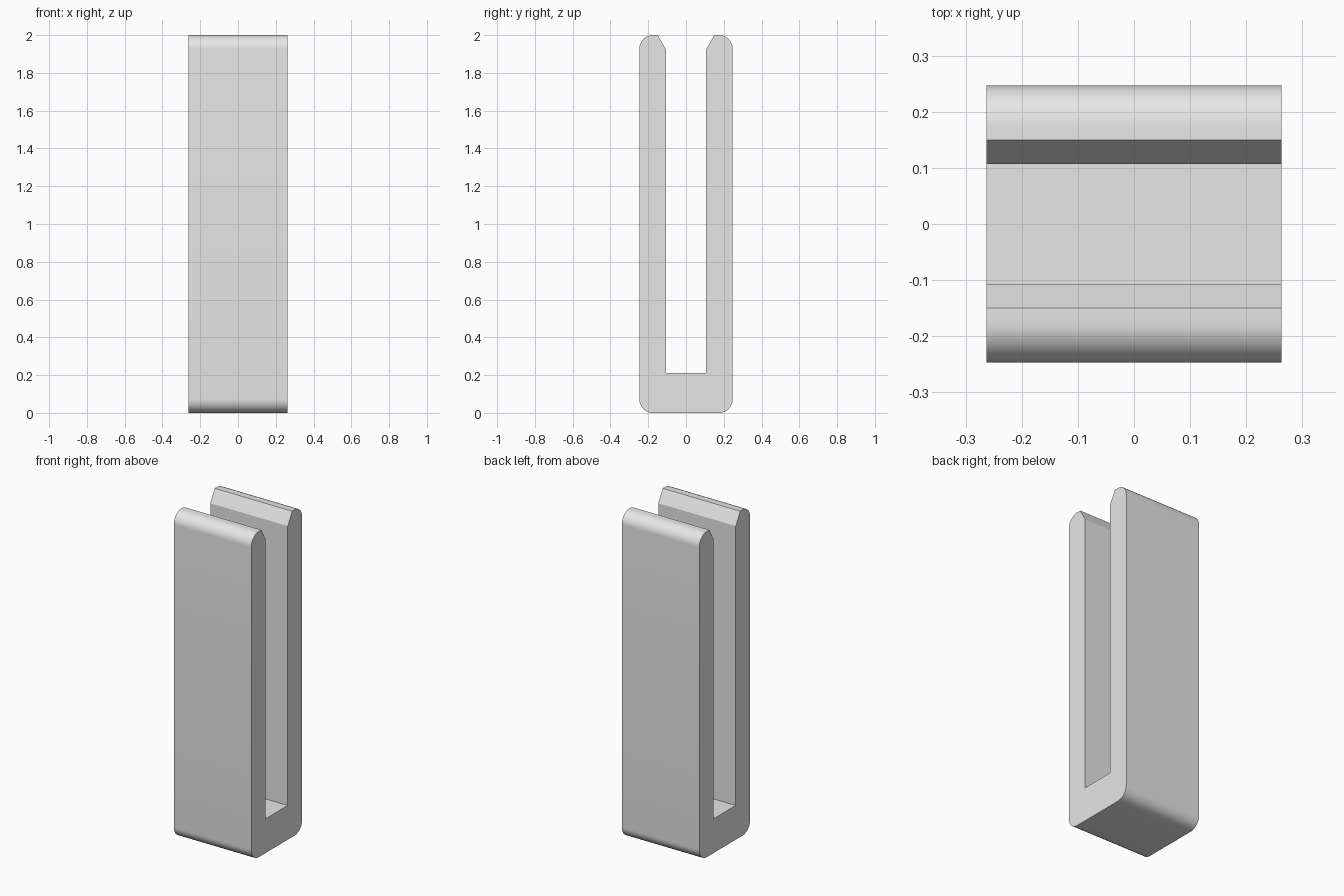
import bpy, bmesh, math

if "Cube" in bpy.data.objects:
    bpy.data.objects.remove(bpy.data.objects["Cube"])

HALF_X, OUT, INN, TOP, FLOOR, R = 0.263, 0.247, 0.107, 2.0, 0.21, 0.072
STEPS = 12


def arc(cy, cz, start, end):
    """Points of a quarter round, angles in degrees."""
    return [(cy + R * math.cos(math.radians(start + (end - start) * i / STEPS)),
             cz + R * math.sin(math.radians(start + (end - start) * i / STEPS)))
            for i in range(STEPS + 1)]


# Right half of the U section, from the bottom round up to the slot floor
half = arc(OUT - R, R, -90, 0) + arc(OUT - R, TOP - R, 0, 90)
half += [(0.150, TOP), (INN, 1.925), (INN, FLOOR)]
profile = half + [(-y, z) for y, z in reversed(half)]

# Extrude the section across the width
bm = bmesh.new()
face = bm.faces.new([bm.verts.new((-HALF_X, y, z)) for y, z in profile])
ext = bmesh.ops.extrude_face_region(bm, geom=[face])
verts = [g for g in ext["geom"] if isinstance(g, bmesh.types.BMVert)]
bmesh.ops.translate(bm, verts=verts, vec=(2 * HALF_X, 0, 0))
bmesh.ops.recalc_face_normals(bm, faces=bm.faces[:])
mesh = bpy.data.meshes.new("slotted_clip")
bm.to_mesh(mesh)
bm.free()

clip = bpy.data.objects.new("slotted_clip", mesh)
bpy.context.collection.objects.link(clip)

grey = bpy.data.materials.new("light_grey")
grey.diffuse_color = (0.8, 0.8, 0.8, 1)
grey.use_nodes = True
grey.node_tree.nodes["Principled BSDF"].inputs["Base Color"].default_value = grey.diffuse_color
mesh.materials.append(grey)

# Smooth rounds, sharp chamfers and ends
bpy.context.view_layer.objects.active = clip
clip.select_set(True)
bpy.ops.object.shade_smooth_by_angle(angle=math.radians(25))
